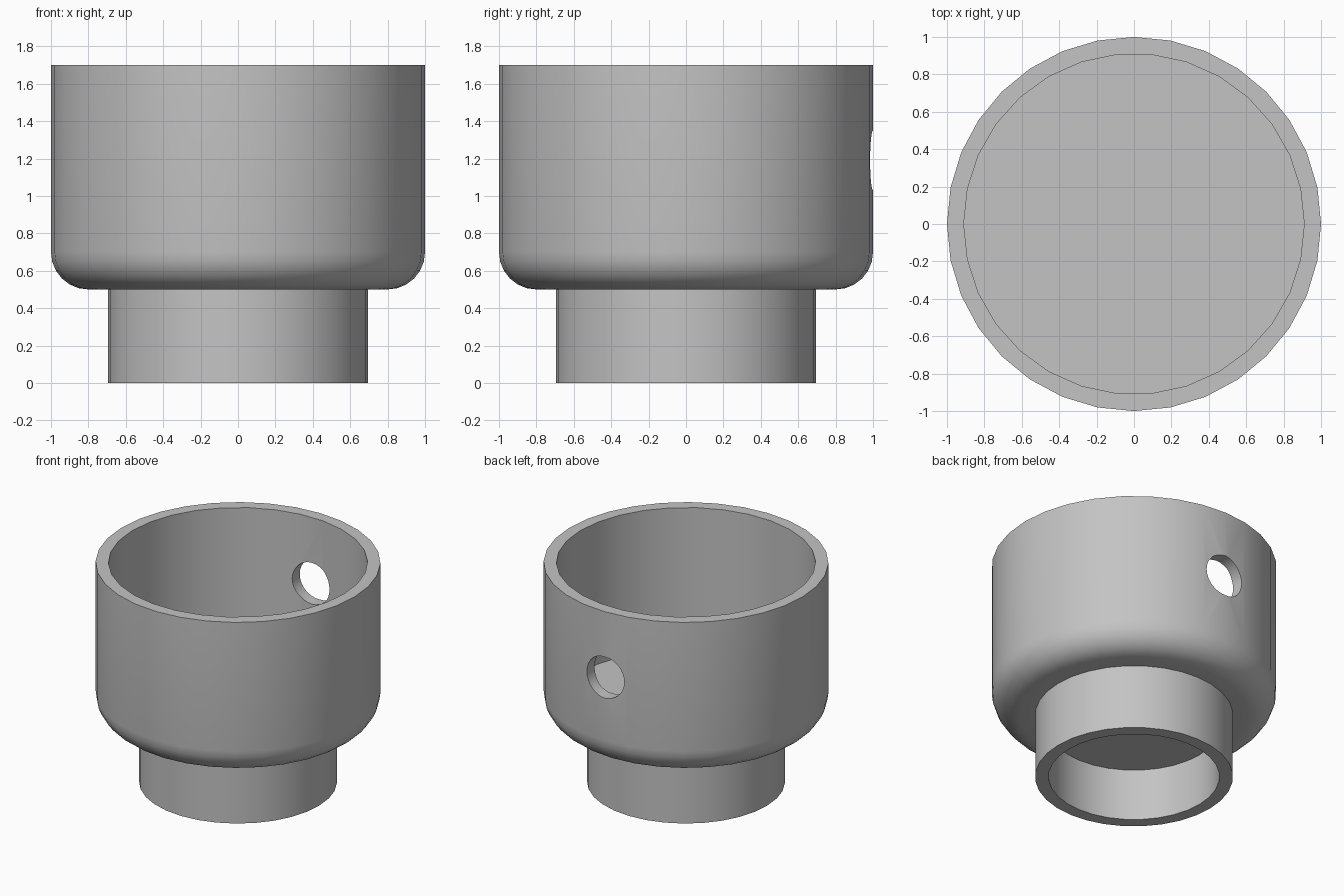
import bpy
import bmesh
import math
from mathutils import Matrix, Vector

cube = bpy.data.objects.get("Cube")
if cube:
    bpy.data.objects.remove(cube, do_unlink=True)

GREY = (0.55, 0.55, 0.55, 1)
grey = bpy.data.materials.new("plain grey")
grey.use_nodes = True
grey.diffuse_color = GREY
grey.node_tree.nodes["Principled BSDF"].inputs["Base Color"].default_value = GREY


def lathe(name, profile, sides):
    """Closed solid turned about z from (radius, height) points."""
    bm = bmesh.new()
    rings = []
    for r, z in profile:
        angles = [math.tau * i / sides for i in range(sides)]
        rings.append([bm.verts.new((r * math.cos(a), r * math.sin(a), z)) for a in angles])
    for low, high in zip(rings, rings[1:]):
        for i in range(sides):
            j = (i + 1) % sides
            bm.faces.new((low[i], low[j], high[j], high[i]))
    bm.faces.new(reversed(rings[0]))
    bm.faces.new(rings[-1])
    bmesh.ops.recalc_face_normals(bm, faces=bm.faces)
    mesh = bpy.data.meshes.new(name)
    bm.to_mesh(mesh)
    bm.free()
    mesh.materials.append(grey)
    obj = bpy.data.objects.new(name, mesh)
    bpy.context.collection.objects.link(obj)
    return obj


# Outer body: narrow spigot, rounded shoulder, straight cup wall
shoulder = []
for step in range(7):
    a = math.radians(15 * step)
    shoulder.append((0.8 + 0.2 * math.sin(a), 0.7 - 0.2 * math.cos(a)))
body = lathe("cup_body", [(0.695, 0), (0.695, 0.5)] + shoulder + [(1, 1.7)], 32)

# Cutters: cup hollow, spigot hollow, round hole through the back wall
cup_hollow = lathe("cup_hollow_cutter", [(0.91, 0.6), (0.91, 2)], 30)
spigot_hollow = lathe("spigot_hollow_cutter", [(0.6, -0.2), (0.6, 0.4)], 32)
side_hole = lathe("side_hole_cutter", [(0.16, 0.6), (0.16, 1.2)], 32)
side_hole.data.transform(Matrix.Translation(Vector((0, 0, 1.19))) @ Matrix.Rotation(-math.pi / 2, 4, "X"))

bpy.ops.object.select_all(action="DESELECT")
body.select_set(True)
bpy.context.view_layer.objects.active = body
for cutter in (cup_hollow, spigot_hollow, side_hole):
    cutter.hide_render = True
    cut = body.modifiers.new(cutter.name, "BOOLEAN")
    cut.operation = "DIFFERENCE"
    cut.solver = "EXACT"
    cut.object = cutter
    bpy.ops.object.modifier_apply(modifier=cut.name)
    bpy.data.objects.remove(cutter, do_unlink=True)

bpy.ops.object.shade_smooth_by_angle(angle=math.radians(30))
